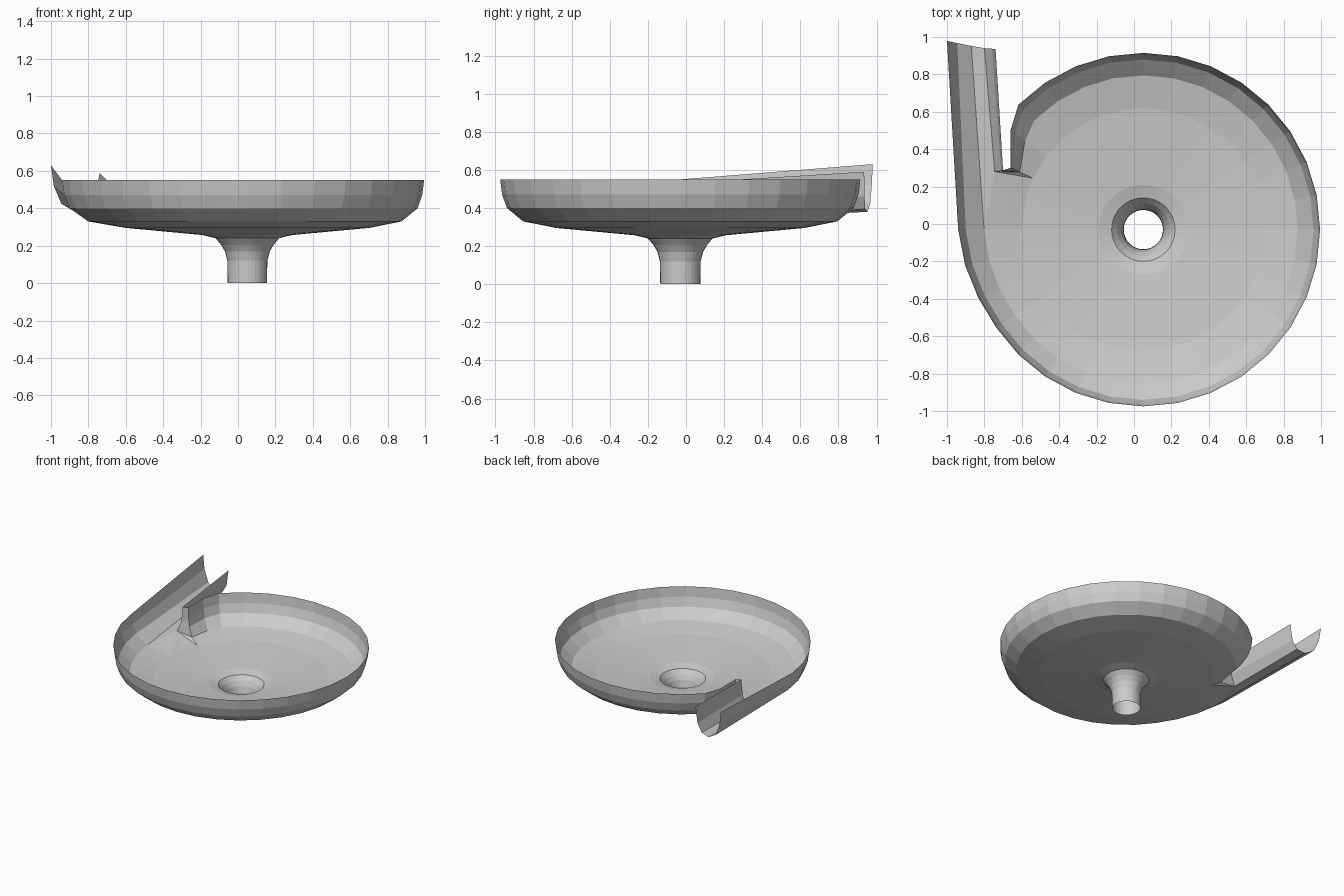
import bpy, bmesh, math
from mathutils import Vector

if "Cube" in bpy.data.objects:
    bpy.data.objects.remove(bpy.data.objects["Cube"])

CX, CY = 0.05, -0.03
FLOOR_R, RIM_R = 0.65, 0.945

grey = bpy.data.materials.new("plain_grey")
grey.diffuse_color = (0.6, 0.6, 0.6, 1)
grey.use_nodes = True
grey.node_tree.nodes["Principled BSDF"].inputs["Base Color"].default_value = grey.diffuse_color

# profiles as (radius, height)
bowl_profile = [(RIM_R, .55), (.935, .47), (.91, .40), (.825, .33),
                (FLOOR_R, .295), (.24, .257), (.17, .24)]
pipe_profile = [(.17, .24), (.14, .205), (.12, .17), (.107, .12), (.105, 0)]

# 32 columns; the rim pulls in beside the inlet and swells just after it
columns = [[i * 11.25, RIM_R] for i in range(32)]
columns[13] = [143.3, .886]
columns[14] = [155.0, .783]
columns[15] = [167.5, FLOOR_R]
columns[16][1], columns[17][1], columns[18][1] = .99, .972, .955


def finish(name, bm):
    bmesh.ops.remove_doubles(bm, verts=bm.verts, dist=0.0005)
    bm.verts.ensure_lookup_table()
    bmesh.ops.delete(bm, geom=[v for v in bm.verts if not v.link_faces], context='VERTS')
    bmesh.ops.recalc_face_normals(bm, faces=bm.faces)
    # inside of the vessel faces up
    if sum(f.normal.z * f.calc_area() for f in bm.faces) < 0:
        bmesh.ops.reverse_faces(bm, faces=bm.faces)
    me = bpy.data.meshes.new(name)
    bm.to_mesh(me)
    bm.free()
    me.materials.append(grey)
    ob = bpy.data.objects.new(name, me)
    bpy.context.collection.objects.link(ob)
    return ob


def point(col, r, z):
    """Profile point on a column; the wall is squeezed to the column's rim radius."""
    ang, rim = columns[col]
    if r > FLOOR_R:
        r = FLOOR_R + (r - FLOOR_R) * (rim - FLOOR_R) / (RIM_R - FLOOR_R)
    a = math.radians(ang)
    return Vector((CX + r * math.cos(a), CY + r * math.sin(a), z))


def face(bm, *pts):
    bm.faces.new([bm.verts.new(p) for p in pts])


def revolve(bm, profile, open_wall=False):
    for c in range(32):
        n = (c + 1) % 32
        for k in range(len(profile) - 1):
            if open_wall and k < 4 and c in (14, 15):
                continue        # mouth of the inlet
            p, q = profile[k], profile[k + 1]
            face(bm, point(c, *p), point(n, *p), point(n, *q), point(c, *q))


# bowl with inlet mouth
bm = bmesh.new()
revolve(bm, bowl_profile, open_wall=True)

outer = [point(16, *p) for p in bowl_profile[:5]]   # bowl wall where the trough begins
inner = [point(14, *p) for p in bowl_profile[:5]]   # end of the pulled-in wall
t0, u0, v0 = Vector((-.70, .285, .55)), Vector((-.71, .285, .43)), Vector((-.745, .28, .345))

# trough floor entering the bowl
face(bm, outer[3], outer[4], v0)
face(bm, outer[4], point(15, FLOOR_R, .295), v0)
face(bm, point(15, FLOOR_R, .295), inner[4], v0)

# curved end plate between trough and bowl wall
face(bm, t0, u0, inner[1], inner[0])
face(bm, u0, inner[2], inner[1])
face(bm, u0, v0, inner[3], inner[2])
face(bm, v0, inner[4], inner[3])

# rising inlet trough
start = outer[:4] + [v0, u0, t0]
end = [Vector(p) for p in ((-1, .98, .63), (-.985, .975, .52), (-.945, .967, .425),
                           (-.87, .952, .38), (-.80, .94, .395), (-.76, .937, .46),
                           (-.74, .935, .59))]
for k in range(6):
    face(bm, start[k], start[k + 1], end[k + 1], end[k])
finish("bowl_and_inlet", bm)

# drain pipe
bm = bmesh.new()
revolve(bm, pipe_profile)
finish("drain_pipe", bm)
